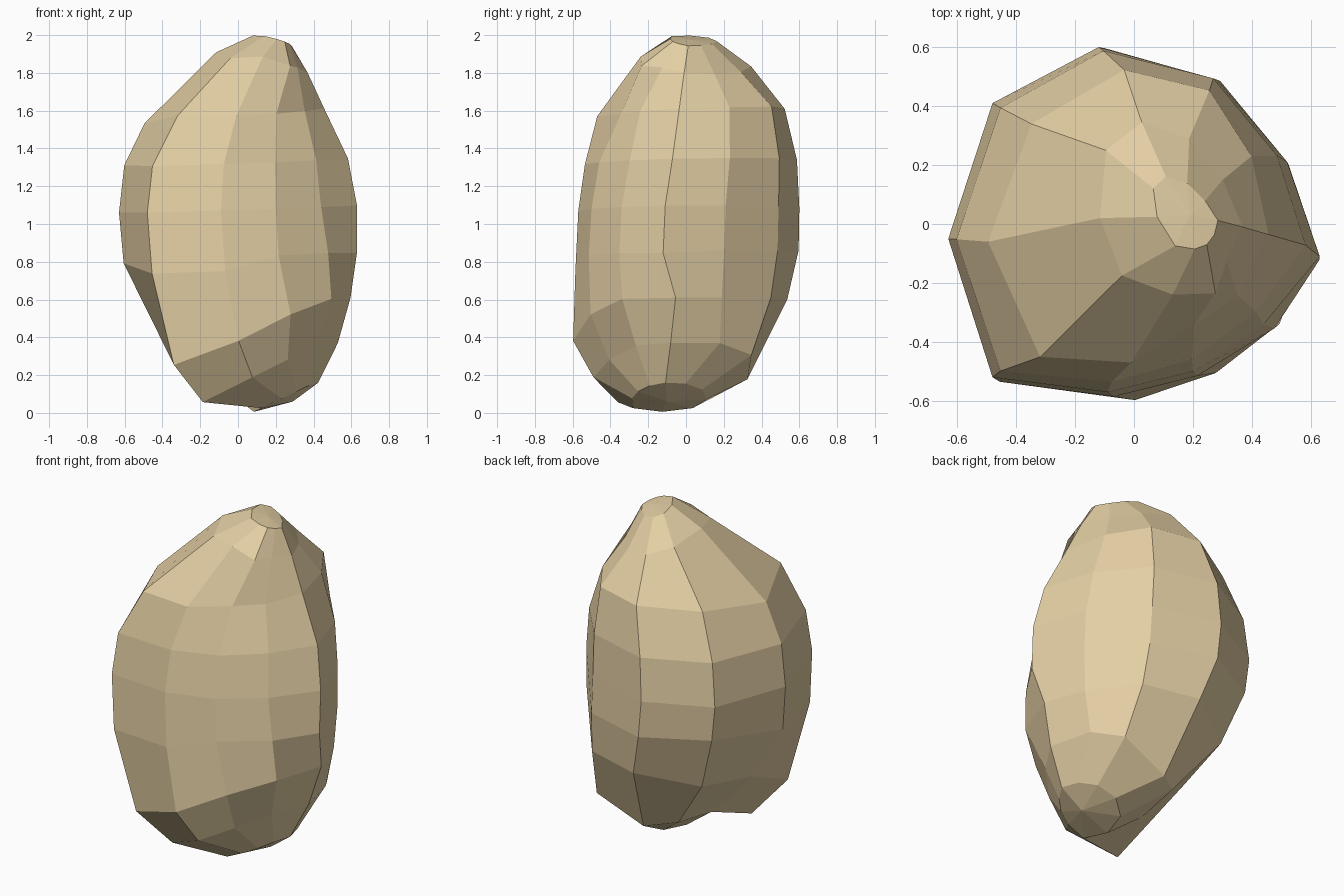
import bpy, bmesh

# Belly outline of the stone, seen from above (10 sides)
belly = [(-.48, .41), (-.63, -.05), (-.48, -.52), (-.09, -.57), (.20, -.50),
         (.44, -.34), (.63, -.11), (.52, .21), (.28, .49), (-.12, .60)]

# Each ring warps the belly outline:
# x (centre, scale, bend, shear), y (centre, scale, shear), z (height, x tilt, y tilt, cap)
rings = [
    ((.175, .16, 0, -.08), (.035, .21, 0), (2.022, -.27, -.15, 2.0)),
    ((.12, .38, 0, -.08), (.045, .50, 0), (1.885, -.23, -.13, 1.92)),
    ((.06, .755, .2, 0), (.02, .85, .06), (1.59, .05, .04, 1.64)),
    ((.01, .94, .05, 0), (.015, .96, .03), (1.33, .03, .02, 1.36)),
    ((0, 1, 0, 0), (0, 1, 0), (1.08, .03, .01, 1.1)),
    ((.02, .98, .02, 0), (-.01, 1.01, 0), (.83, .05, .13, .86)),
    ((.08, .85, .05, 0), (-.04, .97, .05), (.5, .3, .2, .61)),
    ((.135, .65, .04, 0), (-.08, .70, .12), (.15, .5, 0, .37)),
    ((.255, .27, 0, 0), (-.09, .34, .03), (-.035, .48, 0, .16)),
]

# Local dents and bumps: (ring, side) -> offset
dents = {
    # crown and shoulder
    (1, 2): (-.02, .04, -.04), (1, 4): (.04, -.03, -.02),
    (2, 1): (0, 0, -.03), (2, 2): (.03, 0, .02), (2, 4): (0, .05, 0),
    # bulge low on the front right
    (5, 4): (0, 0, .06), (5, 5): (.03, 0, .04),
    (6, 4): (.03, .01, .05), (6, 5): (.05, .01, .04), (6, 6): (0, .06, 0),
    # hollow low on the back left
    (6, 0): (0, 0, .06), (6, 1): (.075, .06, .12), (6, 2): (0, .08, -.03),
    (7, 0): (.09, .06, .14), (7, 1): (.17, .12, .155), (7, 2): (0, .14, 0),
    # low right side
    (7, 7): (0, .05, 0), (7, 8): (.04, .05, 0),
}


def ring_points(k, xp, yp, zp):
    points = []
    for i, (u, v) in enumerate(belly):
        x = xp[0] + xp[1] * u - xp[2] * u * u + xp[3] * v
        y = yp[0] + yp[1] * v + yp[2] * u
        z = min(zp[0] + zp[1] * x + zp[2] * y, zp[3])
        dx, dy, dz = dents.get((k, i), (0, 0, 0))
        points.append((x + dx, y + dy, max(z + dz, 0)))
    return points


# Skin the rings and close both ends with fans
bm = bmesh.new()
loops = [[bm.verts.new(p) for p in ring_points(k, *r)] for k, r in enumerate(rings)]
top = bm.verts.new((.19, .03, 1.975))
bottom = bm.verts.new((.29, -.10, .06))
n = len(belly)
for i in range(n):
    j = (i + 1) % n
    for a, b in zip(loops, loops[1:]):
        bm.faces.new((a[i], b[i], b[j], a[j]))
    bm.faces.new((top, loops[0][i], loops[0][j]))
    bm.faces.new((bottom, loops[-1][j], loops[-1][i]))
bmesh.ops.recalc_face_normals(bm, faces=bm.faces)

mesh = bpy.data.meshes.new("stone")
bm.to_mesh(mesh)
bm.free()
stone = bpy.data.objects.new("stone", mesh)
bpy.context.collection.objects.link(stone)

mat = bpy.data.materials.new("tan")
mat.diffuse_color = (.77, .62, .37, 1)
mesh.materials.append(mat)
